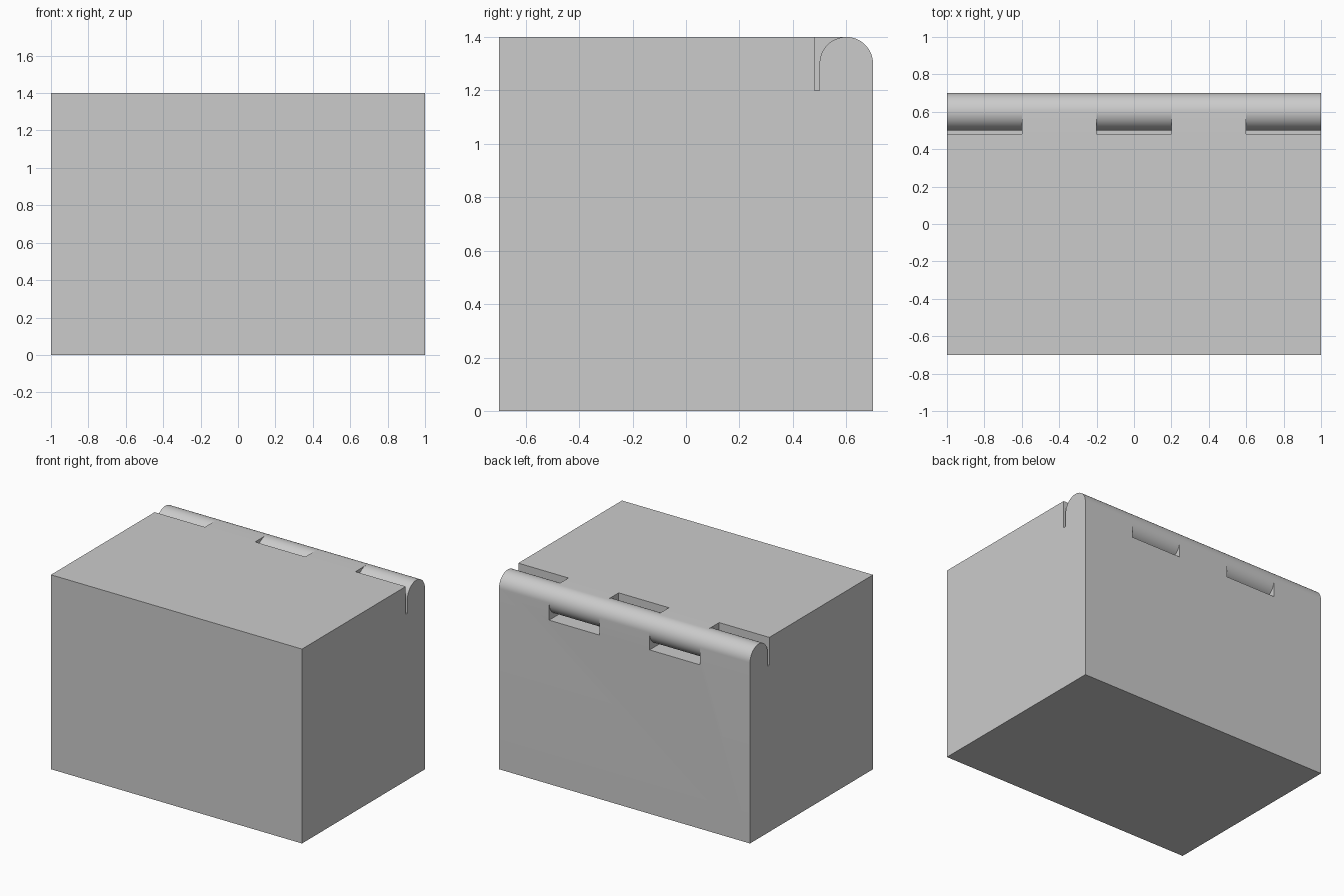
import bpy, bmesh
from math import sin, cos, radians

if "Cube" in bpy.data.objects:
    bpy.data.objects.remove(bpy.data.objects["Cube"])

R, CY, CZ = 0.1, 0.6, 1.3      # hinge radius and axis
SEAM, GAP = 1.2, 0.02


def arc(a0, a1, n=32):
    angles = [radians(a0 + (a1 - a0) * i / n) for i in range(n + 1)]
    return [(CY + R * cos(a), CZ + R * sin(a)) for a in angles]


def prism(name, profile, x0=-1.0, x1=1.0):
    """Extrude a (y, z) profile along x."""
    bm = bmesh.new()
    face = bm.faces.new([bm.verts.new((x0, y, z)) for y, z in profile])
    ext = bmesh.ops.extrude_face_region(bm, geom=[face])
    moved = [v for v in ext["geom"] if isinstance(v, bmesh.types.BMVert)]
    bmesh.ops.translate(bm, verts=moved, vec=(x1 - x0, 0, 0))
    bmesh.ops.recalc_face_normals(bm, faces=bm.faces)
    mesh = bpy.data.meshes.new(name)
    bm.to_mesh(mesh)
    bm.free()
    ob = bpy.data.objects.new(name, mesh)
    bpy.context.collection.objects.link(ob)
    return ob


def cut(target, spans, z0):
    """Clear the hinge zone of the target over the given x spans."""
    for x0, x1 in spans:
        y0 = CY - R - GAP
        cutter = prism("hinge_cutter", [(y0, z0), (0.9, z0), (0.9, 1.6), (y0, 1.6)], x0, x1)
        mod = target.modifiers.new("clearance", "BOOLEAN")
        mod.operation, mod.solver, mod.object = "DIFFERENCE", "EXACT", cutter
        bpy.ops.object.select_all(action="DESELECT")
        bpy.context.view_layer.objects.active = target
        target.select_set(True)
        bpy.ops.object.modifier_apply(modifier=mod.name)
        bpy.data.objects.remove(cutter)
    bpy.ops.object.shade_smooth_by_angle(angle=radians(30))


# Box body with three round-topped hinge knuckles
body = prism("box_body", [(-0.7, 0), (0.7, 0)] + arc(0, 180) + [(CY - R, SEAM), (-0.7, SEAM)])
cut(body, [(-0.6, -0.2), (0.2, 0.6)], SEAM - GAP)

# Lid with two knuckles reaching to the back
lid = prism("lid", [(-0.7, SEAM)] + arc(-90, 90) + [(-0.7, 1.4)])
cut(lid, [(-1.1, -0.6), (-0.2, 0.2), (0.6, 1.1)], 1.0)
